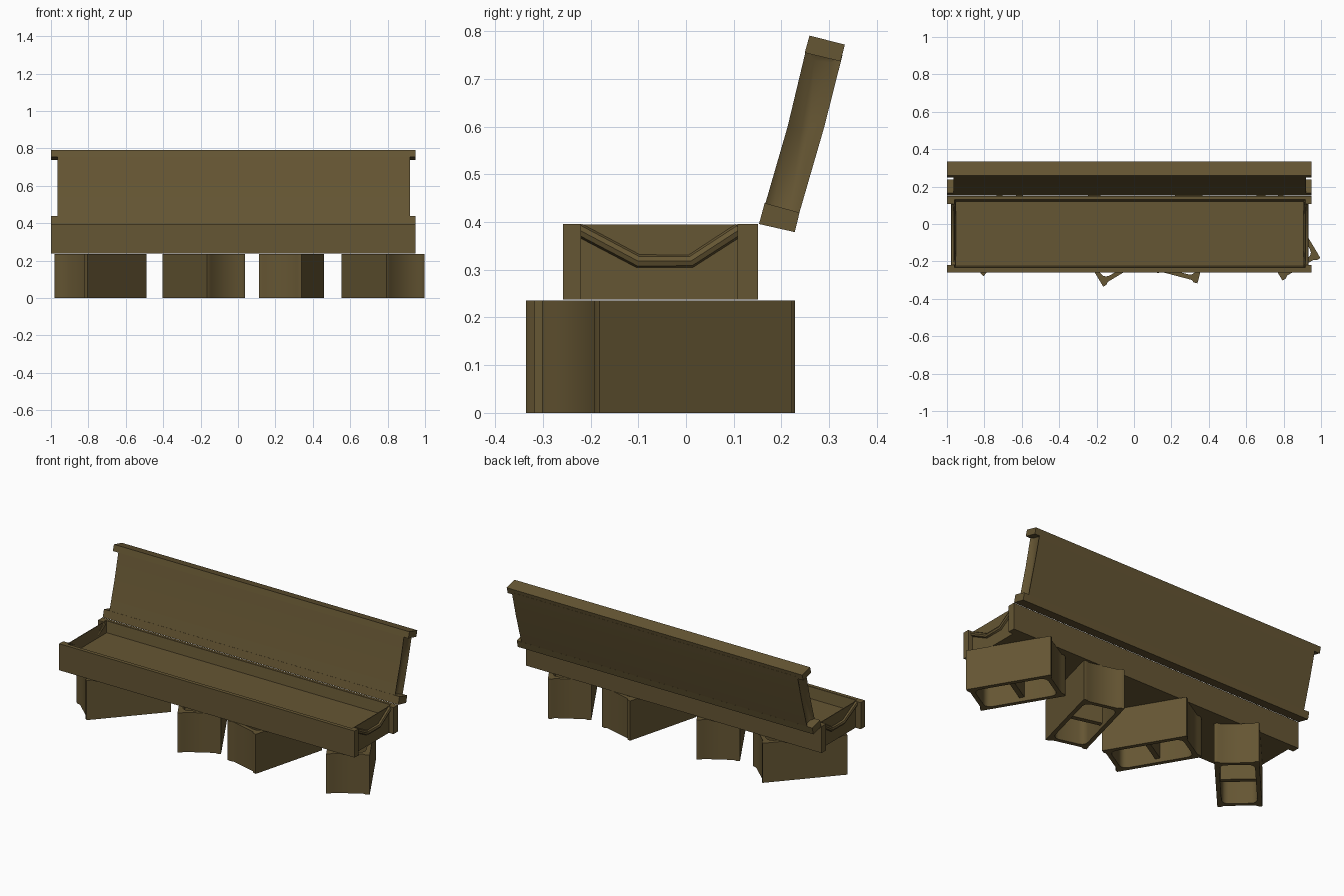
import bpy, bmesh, math

if "Cube" in bpy.data.objects:
    bpy.data.objects.remove(bpy.data.objects["Cube"])

mat = bpy.data.materials.new("weathered olive brown")
mat.diffuse_color = (0.13, 0.092, 0.033, 1)
mat.use_nodes = True
mat.node_tree.nodes["Principled BSDF"].inputs["Base Color"].default_value = mat.diffuse_color


def finish(ob):
    ob.data.materials.clear()
    ob.data.materials.append(mat)
    bpy.ops.object.select_all(action='DESELECT')
    bpy.context.view_layer.objects.active = ob
    ob.select_set(True)
    bpy.ops.object.shade_smooth_by_angle(angle=math.radians(40))
    return ob


def prism(name, profile, x0, x1, recess=0.0):
    """Extrude a y-z profile along x; recess > 0 hollows the ends slightly."""
    bm = bmesh.new()
    f = bm.faces.new([bm.verts.new((x0, y, z)) for y, z in profile])
    r = bmesh.ops.extrude_face_region(bm, geom=[f])
    bmesh.ops.translate(bm, vec=(x1 - x0, 0, 0),
                        verts=[v for v in r['geom'] if isinstance(v, bmesh.types.BMVert)])
    bmesh.ops.recalc_face_normals(bm, faces=bm.faces[:])
    if recess:
        ends = [f for f in bm.faces if abs(f.normal.x) > .9]
        bmesh.ops.inset_individual(bm, faces=ends, thickness=.03, depth=-recess)
    me = bpy.data.meshes.new(name)
    bm.to_mesh(me)
    bm.free()
    ob = bpy.data.objects.new(name, me)
    bpy.context.collection.objects.link(ob)
    return finish(ob)


def bar(name, y0, y1, z0, z1, x0, x1):
    return prism(name, [(y0, z0), (y1, z0), (y1, z1), (y0, z1)], x0, x1)


def curve_mesh(name, splines, cyclic, **settings):
    """Make a poly curve and turn it into a mesh."""
    cu = bpy.data.curves.new(name, 'CURVE')
    for k, v in settings.items():
        setattr(cu, k, v)
    for pts in splines:
        s = cu.splines.new('POLY')
        s.points.add(len(pts) - 1)
        for p, co in zip(s.points, pts):
            p.co = (*co, 1)
        s.use_cyclic_u = cyclic
    ob = bpy.data.objects.new(name, cu)
    bpy.context.collection.objects.link(ob)
    bpy.ops.object.select_all(action='DESELECT')
    bpy.context.view_layer.objects.active = ob
    ob.select_set(True)
    bpy.ops.object.convert(target='MESH')
    return bpy.context.view_layer.objects.active


def rounded(w, h, r):
    """Rounded rectangle loop for a block's hollow."""
    pts = []
    for i, (sx, sy) in enumerate([(1, 1), (-1, 1), (-1, -1), (1, -1)]):
        for j in range(4):
            a = math.pi / 2 * (i + j / 3)
            pts.append((sx * (w / 2 - r) + r * math.cos(a),
                        sy * (h / 2 - r) + r * math.sin(a), 0))
    return pts


X0, X1 = -1.0, 0.95        # rails
P0, P1 = -0.965, 0.92      # panels between the rails

# Seat rails, thickened at both ends
bar("seat_front_rail", -.258, -.238, .238, .396, X0, X1)
bar("seat_back_rail", .135, .151, .238, .396, X0, X1)
for side, a, b in (("left", X0, P0), ("right", P1, X1)):
    bar(f"seat_front_rail_{side}_end", -.238, -.22, .238, .396, a, b)
    bar(f"seat_back_rail_{side}_end", .108, .135, .238, .396, a, b)

# Seat pan: flat basin with steep walls
pan = bar("seat_pan", -.238, .135, .238, .395, P0, P1)
bm = bmesh.new()
bm.from_mesh(pan.data)
top = max(bm.faces, key=lambda f: f.calc_center_median().z)
bmesh.ops.inset_region(bm, faces=[top], thickness=.006)
bmesh.ops.inset_region(bm, faces=[top], thickness=.014, depth=-.065)
bm.to_mesh(pan.data)
bm.free()
finish(pan)

# Bent moulding across each seat end
for side, x in (("left", P0), ("right", P1)):
    tube = curve_mesh("seat_end_moulding_" + side,
                      [[(x, -.225, .384), (x, -.1, .318), (x, .01, .318), (x, .112, .384)]],
                      False, dimensions='3D', bevel_depth=.014, bevel_resolution=2)
    finish(tube)

# Leaning backrest: slightly bent panel between two rails
prism("backrest_panel", [(.158, .41), (.213, .60), (.2525, .765), (.328, .75), (.29, .60), (.232, .40)],
      P0, P1, recess=.015)
prism("backrest_top_rail", [(.249, .755), (.324, .737), (.333, .772), (.259, .791)], X0, X1)
prism("backrest_bottom_rail", [(.153, .396), (.228, .379), (.238, .42), (.165, .44)], X0, X1)

# Thin-walled concrete blocks, each turned differently
L, W, H = .47, .236, .236
l, w, t = L / 2, W / 2, .024
end = [(l, -w), (l, -w + .02), (l - .01, -w + .035), (l - .01, w - .035), (l, w - .02), (l, w)]
outline = [(x, y, 0) for x, y in end] + [(-x, -y, 0) for x, y in end]
blocks = [((-.735, -.025), (.315, .35)), ((-.183, -.073), (-.24, .404)),
          ((.285, -.06), (.12, .455)), ((.775, -.04), (-.24, .404))]
for i, (pos, axis) in enumerate(blocks):
    ob = curve_mesh(f"support_block_{i + 1}",
                    [outline, rounded(L - 2 * t - .02, W - 2 * t, .035)],
                    True, dimensions='2D', fill_mode='BOTH', extrude=H / 2)
    bm = bmesh.new()
    bm.from_mesh(ob.data)
    bmesh.ops.remove_doubles(bm, verts=bm.verts[:], dist=1e-5)
    bmesh.ops.recalc_face_normals(bm, faces=bm.faces[:])
    bm.to_mesh(ob.data)
    bm.free()
    finish(ob)
    # Centre web, set back from both openings
    web = bar(f"support_block_web_{i + 1}", -w + t, w - t, -.095, .095, -.014, .014)
    for o in (ob, web):
        o.location = (*pos, H / 2)
        o.rotation_euler.z = math.atan2(axis[1], axis[0])
